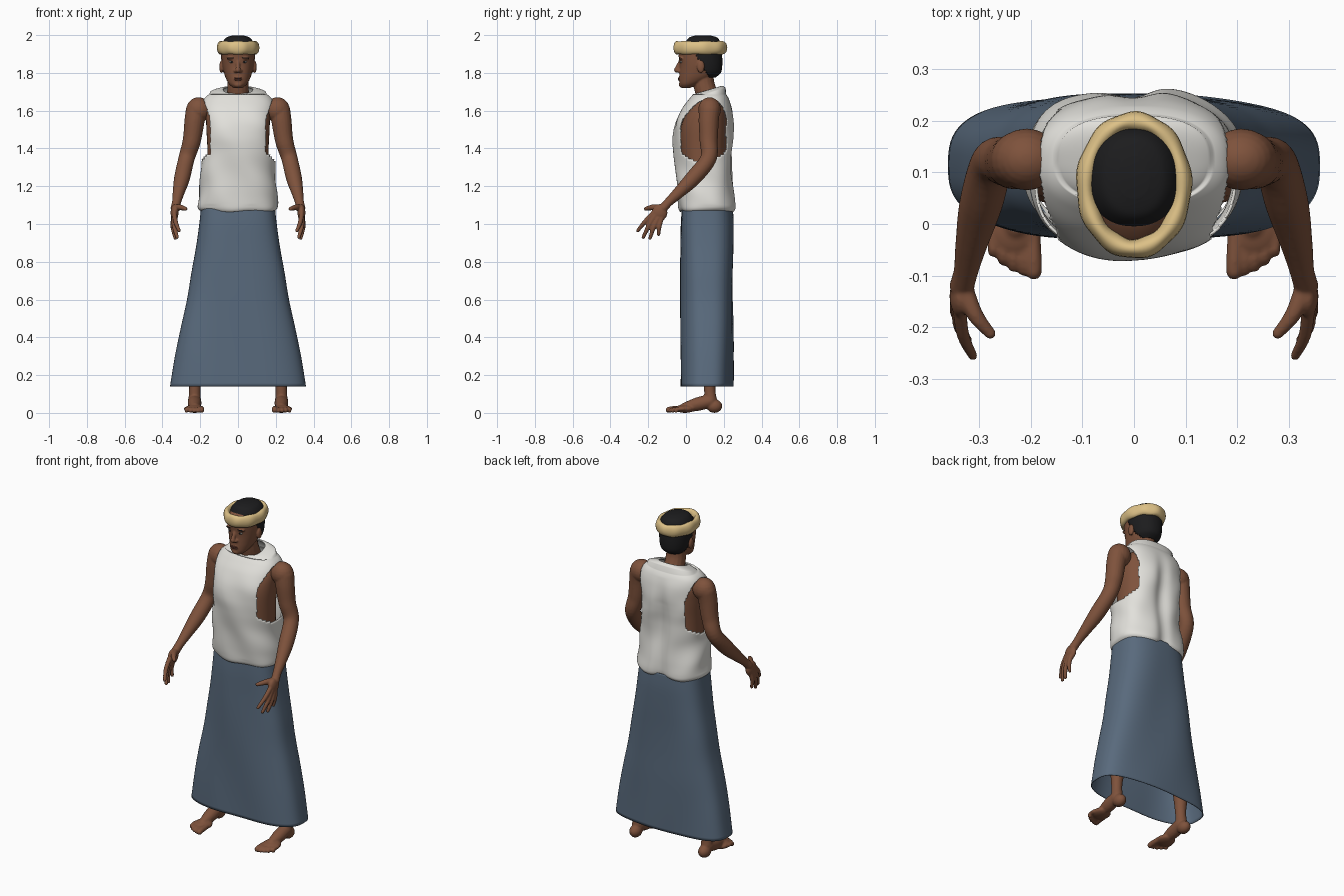
import bpy, bmesh
from math import sin, cos, pi, exp
from mathutils import Vector, Matrix

cube = bpy.data.objects.get("Cube")
if cube:
    bpy.data.objects.remove(cube)


def material(name, rgb):
    m = bpy.data.materials.new(name)
    m.use_nodes = True
    m.diffuse_color = (*rgb, 1)
    node = m.node_tree.nodes["Principled BSDF"]
    node.inputs["Base Color"].default_value = (*rgb, 1)
    node.inputs["Roughness"].default_value = 0.8
    return m


SKIN = material("brown skin", (0.21, 0.085, 0.045))
LIP = material("lip brown", (0.14, 0.05, 0.035))
HAIR = material("black hair", (0.012, 0.012, 0.013))
EYE = material("eye white", (0.5, 0.46, 0.42))
WHITE = material("white cloth", (0.76, 0.75, 0.71))
BLUE = material("slate blue cloth", (0.10, 0.145, 0.205))
CREAM = material("cream cloth", (0.72, 0.53, 0.24))


def spline(points, steps):
    """Catmull-Rom interpolation of tuples of any length."""
    p = [points[0], *points, points[-1]]
    out = []
    for i in range(1, len(p) - 2):
        for s in range(steps):
            t = s / steps
            out.append([b + 0.5 * t * (c - a + t * (2*a - 5*b + 4*c - d + t * (3*(b - c) + d - a)))
                        for a, b, c, d in zip(*p[i - 1:i + 3])])
    return out + [list(points[-1])]


def skin_rings(bm, rings, cap=True, closed=False):
    rows = [[bm.verts.new(v) for v in ring] for ring in rings]
    pairs = list(zip(rows, rows[1:]))
    if closed:
        pairs.append((rows[-1], rows[0]))
    for a, b in pairs:
        for i in range(len(a)):
            j = (i + 1) % len(a)
            bm.faces.new((a[i], a[j], b[j], b[i]))
    if cap:
        bm.faces.new(rows[0][::-1])
        bm.faces.new(rows[-1])


def loft(bm, rows, n=2.0, steps=5, sides=48, cap=True, warp=None):
    """Rows of (z, front y, back y, half width) with superellipse sections."""
    rings = []
    for z, f, b, rx in spline(rows, steps):
        ring = []
        for k in range(sides):
            c, s = cos(2 * pi * k / sides), sin(2 * pi * k / sides)
            x = rx * abs(c) ** (2 / n) * (1 if c > 0 else -1)
            y = (f + b) / 2 + (b - f) / 2 * abs(s) ** (2 / n) * (1 if s > 0 else -1)
            v = Vector((x, y, z))
            ring.append(warp(v) if warp else v)
        rings.append(ring)
    skin_rings(bm, rings, cap)


def blob(bm, centre, radii):
    bmesh.ops.create_uvsphere(bm, u_segments=20, v_segments=12, radius=1,
                              matrix=Matrix.Translation(centre) @ Matrix.Diagonal((*radii, 1)))


def tube(bm, points, steps=5, sides=16):
    """Round limb through (x, y, z, radius) points with rounded ends."""
    path = spline(points, steps)
    pos = [Vector(p[:3]) for p in path]
    rings = []
    for i, p in enumerate(pos):
        d = (pos[min(i + 1, len(pos) - 1)] - pos[max(i - 1, 0)]).normalized()
        u = d.cross(Vector((1, 0, 0))).normalized()
        w = d.cross(u)
        rings.append([p + path[i][3] * (u * cos(2 * pi * k / sides) + w * sin(2 * pi * k / sides))
                      for k in range(sides)])
    skin_rings(bm, rings)
    for p in (path[0], path[-1]):
        blob(bm, p[:3], [p[3]] * 3)


def finish(name, bm, mat, voxel=0, mirror=False, thickness=0):
    bmesh.ops.recalc_face_normals(bm, faces=bm.faces)
    me = bpy.data.meshes.new(name)
    bm.to_mesh(me)
    bm.free()
    me.materials.append(mat)
    me.shade_smooth()
    ob = bpy.data.objects.new(name, me)
    bpy.context.collection.objects.link(ob)
    if voxel:
        r = ob.modifiers.new("fuse", "REMESH")
        r.mode, r.voxel_size, r.use_smooth_shade = "VOXEL", voxel, True
        s = ob.modifiers.new("soften", "SMOOTH")
        s.factor, s.iterations = 0.5, 4
    if thickness:
        s = ob.modifiers.new("cloth thickness", "SOLIDIFY")
        s.thickness, s.offset = thickness, -1
    if mirror:
        ob.modifiers.new("mirror", "MIRROR")
    return ob


# Head, neck, nose and ears
bm = bmesh.new()
loft(bm, [(1.72, -.022, .02, .024), (1.74, -.034, .07, .047), (1.77, -.036, .13, .064),
          (1.80, -.035, .16, .074), (1.84, -.034, .175, .083), (1.88, -.038, .18, .087),
          (1.92, -.04, .18, .087), (1.955, -.01, .17, .076), (1.98, .03, .13, .045)], 2.15)
tube(bm, [(0, .13, 1.60, .085), (0, .115, 1.67, .062), (0, .095, 1.74, .056), (0, .09, 1.80, .056)])
tube(bm, [(0, -.03, 1.862, .009), (0, -.042, 1.835, .011), (0, -.05, 1.815, .014)])
for s in (-1, 1):
    blob(bm, (s * .013, -.038, 1.81), (.01, .013, .009))
    blob(bm, (s * .088, .078, 1.832), (.011, .02, .033))
    blob(bm, (s * .035, -.024, 1.877), (.026, .014, .008))
blob(bm, (0, -.028, 1.768), (.026, .013, .014))
blob(bm, (0, -.022, 1.738), (.024, .016, .016))
finish("head", bm, SKIN, .004)

# Face details
for name, mat, x, y, z, size in (("eye", EYE, .034, -.025, 1.858, (.013, .007, .0055)),
                                 ("iris", HAIR, .034, -.029, 1.858, (.006, .0045, .0055)),
                                 ("brow", HAIR, .036, -.031, 1.879, (.021, .007, .0035))):
    bm = bmesh.new()
    blob(bm, (x, y, z), size)
    finish(name + "s", bm, mat, mirror=True)
bm = bmesh.new()
for z in (1.772, 1.764):
    blob(bm, (0, -.036, z), (.021, .0075, .0045))
finish("lips", bm, LIP)

# Hair cap, cut along the hairline
bm = bmesh.new()
loft(bm, [(1.775, 0, .155, .055), (1.80, -.02, .184, .077), (1.84, -.02, .192, .086),
          (1.90, -.02, .191, .09), (1.94, -.012, .187, .088), (1.967, 0, .18, .079),
          (1.988, .018, .163, .06), (1.998, .05, .13, .03)], 2.2, 8, 64)
cut = []
for f in bm.faces:
    c = f.calc_center_median()
    if c.z < 1.91 and c.y < .05 + (1.9 - c.z) * .6:
        cut.append(f)
bmesh.ops.delete(bm, geom=cut, context="FACES")
finish("hair", bm, HAIR, thickness=.006)

# Rolled head band
bm = bmesh.new()
rings = []
for k in range(80):
    a = 2 * pi * k / 80
    swell = 1 + .09 * sin(9 * a + .6)
    ring = []
    for j in range(16):
        b = 2 * pi * j / 16
        r = .019 * cos(b) * swell
        ring.append(((.093 + r) * cos(a), .075 + (.123 + r) * sin(a),
                     1.933 + .035 * sin(b) * (1 + .05 * sin(7 * a))))
    rings.append(ring)
skin_rings(bm, rings, cap=False, closed=True)
finish("head_band", bm, CREAM)

# Torso under the vest
bm = bmesh.new()
loft(bm, [(1.02, .0, .22, .165), (1.2, -.01, .21, .16), (1.4, -.03, .215, .162),
          (1.52, -.025, .22, .168), (1.6, .01, .215, .165), (1.65, .05, .19, .13),
          (1.675, .07, .17, .07)], 2.3)
finish("torso", bm, SKIN)


# Sleeveless vest with soft folds and open armholes
def folds(v):
    v = v.copy()
    fade = max(0, min(1, (1.66 - v.z) / .15))
    v.y += .004 * sin(26 * v.x + 17 * v.z) * fade
    v.x += .003 * sin(38 * v.z + 20 * v.y) * fade
    if v.y > .12:
        v.y -= .018 * exp(-(v.x / .04) ** 2) * fade
    if v.z > 1.69:
        v.z += (v.y - .11) * .3
    if v.z < 1.1:
        v.z += .004 * sin(30 * v.x + 9 * v.y)
    return v


bm = bmesh.new()
loft(bm, [(1.068, -.028, .252, .2), (1.09, -.038, .262, .212), (1.16, -.045, .258, .207),
          (1.28, -.054, .246, .197), (1.38, -.064, .246, .196), (1.46, -.068, .253, .198),
          (1.54, -.055, .255, .2), (1.61, -.022, .245, .198), (1.66, .015, .228, .182),
          (1.69, .04, .21, .148), (1.705, .05, .195, .105), (1.708, .056, .186, .078)],
     2.5, 8, 128, False, folds)
cut = []
for f in bm.faces:
    c = f.calc_center_median()
    edge = .147 + max(0, c.z - 1.55) * .32
    if abs(c.x) > edge and 1.33 + ((c.y - .09) / .12) ** 2 * .05 < c.z < 1.69:
        cut.append(f)
bmesh.ops.delete(bm, geom=cut, context="FACES")
finish("vest", bm, WHITE, thickness=.006)

# Long flared skirt
bm = bmesh.new()


def drape(v):
    return v + Vector((0, .003 * sin(16 * v.x + 7 * v.z), 0))


loft(bm, [(1.085, -.024, .245, .196), (1.0, -.028, .25, .205), (.88, -.028, .25, .222),
          (.74, -.028, .248, .247), (.6, -.028, .248, .27), (.45, -.028, .25, .303),
          (.3, -.028, .25, .334), (.14, -.028, .25, .36)], 2.9, 6, 96, False, drape)
finish("skirt", bm, BLUE, thickness=.004)

# Arms with hands
bm = bmesh.new()
blob(bm, (.208, .125, 1.605), (.066, .06, .066))
tube(bm, [(.222, .125, 1.6, .055), (.231, .12, 1.54, .053), (.245, .12, 1.44, .048),
          (.273, .118, 1.345, .043), (.296, .04, 1.245, .042), (.315, -.04, 1.165, .031),
          (.325, -.09, 1.118, .024), (.333, -.12, 1.085, .024)], 6, 20)
blob(bm, (.336, -.14, 1.06), (.021, .042, .045))
fingers = [((.337, -.17, 1.06), (.312, -.255, .965)), ((.341, -.163, 1.045), (.322, -.226, .93)),
           ((.343, -.148, 1.03), (.332, -.19, .925)), ((.341, -.13, 1.03), (.338, -.145, .945))]
for base, tip in fingers:
    mid = (Vector(base) + Vector(tip)) / 2 + Vector((.006, -.004, 0))
    tube(bm, [(*base, .0135), (*mid, .0125), (*tip, .0095)], 4, 12)
tube(bm, [(.332, -.12, 1.085, .02), (.308, -.175, 1.088, .016), (.278, -.212, 1.08, .011)], 4, 12)
finish("arms", bm, SKIN, .0045, mirror=True)

# Legs with bare feet
bm = bmesh.new()
tube(bm, [(.1, .11, .98, .085), (.16, .11, .7, .07), (.2, .115, .5, .052), (.222, .13, .32, .05),
          (.228, .125, .15, .031), (.23, .13, .07, .033)])
tube(bm, [(.23, .125, .062, .036), (.23, .06, .046, .036), (.229, -.005, .029, .026)])
blob(bm, (.23, .15, .036), (.034, .042, .036))
blob(bm, (.23, -.005, .022), (.052, .055, .022))
for i in range(5):
    x, tip = .194 + .0195 * i, -.092 + .0025 * i * i
    r = .016 if i == 0 else .0115
    tube(bm, [(x + .003, -.015, .022, r), (x, tip / 2 - .025, .02, r), (x, tip, r, r)], 3, 12)
finish("legs", bm, SKIN, .005, mirror=True)
